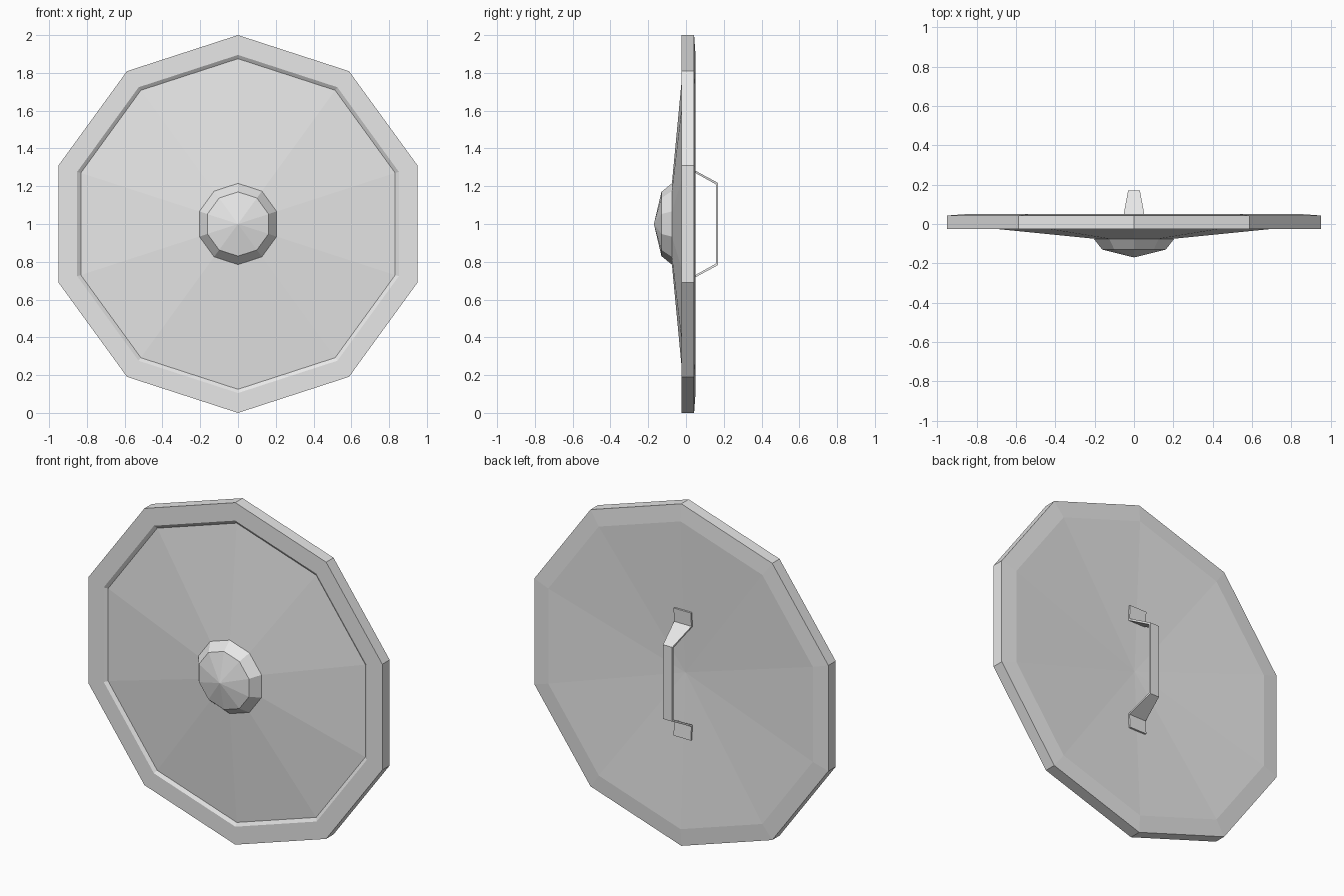
import bpy, bmesh
from math import pi, sin, cos

SIDES = 10
CENTRE_Z = 1.0

old = bpy.data.objects.get("Cube")
if old:
    bpy.data.objects.remove(old, do_unlink=True)

# Single plain grey
grey = bpy.data.materials.new("plain grey")
grey.use_nodes = True
grey.diffuse_color = (0.8, 0.8, 0.8, 1)
grey.node_tree.nodes["Principled BSDF"].inputs["Base Color"].default_value = (0.8, 0.8, 0.8, 1)


def finish(name, bm):
    bmesh.ops.recalc_face_normals(bm, faces=bm.faces)
    mesh = bpy.data.meshes.new(name)
    bm.to_mesh(mesh)
    bm.free()
    mesh.materials.append(grey)
    obj = bpy.data.objects.new(name, mesh)
    bpy.context.collection.objects.link(obj)
    return obj


def lathe(name, profile):
    """Turn a (radius, y) profile around the y axis, with a corner at the top."""
    bm = bmesh.new()
    rings = []
    for r, y in profile:
        if r == 0:
            rings.append([bm.verts.new((0, y, CENTRE_Z))] * SIDES)
        else:
            angles = [2 * pi * i / SIDES for i in range(SIDES)]
            rings.append([bm.verts.new((r * sin(a), y, CENTRE_Z + r * cos(a))) for a in angles])
    for a, b in zip(rings, rings[1:]):
        for i in range(SIDES):
            j = (i + 1) % SIDES
            corners = dict.fromkeys((a[i], a[j], b[j], b[i]))
            bm.faces.new(list(corners))
    return finish(name, bm)


# Shield plate: raised cone in front, stepped rim, shallow dish behind
lathe("shield_plate", [(0, -0.095), (0.875, -0.012), (0.895, -0.025), (1, -0.025),
                       (1, 0.043), (0.9, 0.05), (0, 0.005)])

# Central boss
lathe("boss", [(0, -0.17), (0.17, -0.13), (0.215, -0.075)])

# Handle: a bent strap with wide feet and a narrow grip
# (outer y, outer height, inner y, inner height, half width)
upper = [(0.035, 0.373, 0.023, 0.373, 0.056),
         (0.03, 0.293, 0.018, 0.288, 0.056),
         (0.17, 0.217, 0.158, 0.21, 0.03)]
strap = upper + [(y, -h, yi, -hi, w) for y, h, yi, hi, w in reversed(upper)]

bm = bmesh.new()
sections = []
for y, h, yi, hi, w in strap:
    corners = [(-w, y, h), (w, y, h), (w, yi, hi), (-w, yi, hi)]
    sections.append([bm.verts.new((cx, cy, CENTRE_Z + cz)) for cx, cy, cz in corners])
for a, b in zip(sections, sections[1:]):
    for i in range(4):
        j = (i + 1) % 4
        bm.faces.new((a[i], a[j], b[j], b[i]))
bm.faces.new(sections[0])
bm.faces.new(sections[-1])
finish("handle", bm)
